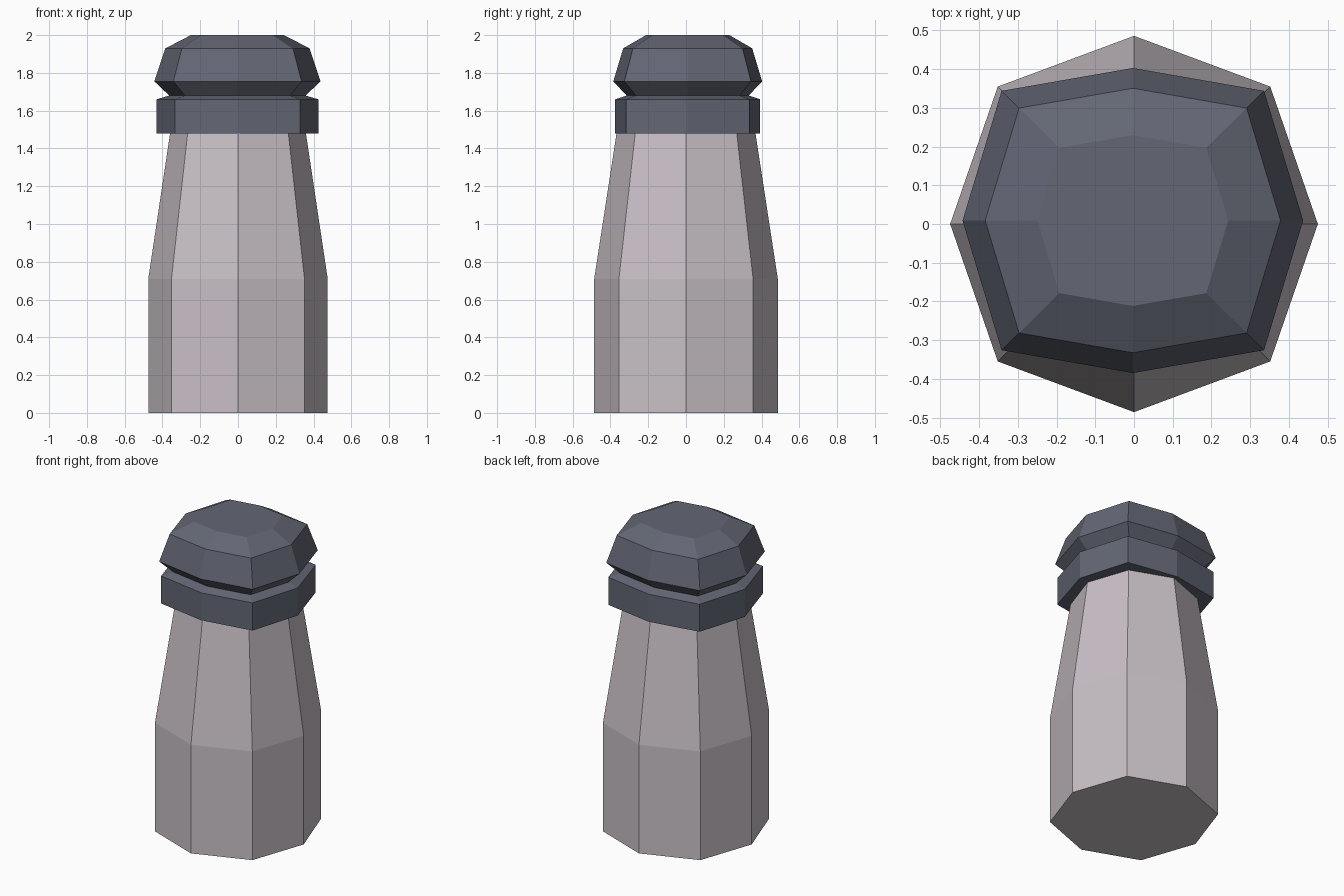
import bpy
import bmesh

cube = bpy.data.objects.get("Cube")
if cube:
    bpy.data.objects.remove(cube, do_unlink=True)


def make_material(name, color):
    mat = bpy.data.materials.new(name)
    mat.use_nodes = True
    mat.diffuse_color = color
    mat.node_tree.nodes["Principled BSDF"].inputs["Base Color"].default_value = color
    return mat


def octagon(rx, ry, dx, dy):
    """Eight corners: side points rx, front/back points ry, diagonals dx, dy."""
    return [(rx, 0), (dx, dy), (0, ry), (-dx, dy),
            (-rx, 0), (-dx, -dy), (0, -ry), (dx, -dy)]


def stack(name, outline, levels, mat, center=(0, 0)):
    """Closed solid skinned through scaled copies of an outline at (height, scale)."""
    bm = bmesh.new()
    rings = [[bm.verts.new((center[0] + x * s, center[1] + y * s, z))
              for x, y in outline] for z, s in levels]
    n = len(outline)
    for low, high in zip(rings, rings[1:]):
        for i in range(n):
            j = (i + 1) % n
            bm.faces.new((low[i], low[j], high[j], high[i]))
    bm.faces.new(rings[0][::-1])
    bm.faces.new(rings[-1])
    mesh = bpy.data.meshes.new(name)
    bm.to_mesh(mesh)
    bm.free()
    mesh.materials.append(mat)
    obj = bpy.data.objects.new(name, mesh)
    bpy.context.collection.objects.link(obj)
    return obj


pale = make_material("pale_mauve_grey", (0.58, 0.525, 0.565, 1))
slate = make_material("dark_slate", (0.125, 0.135, 0.175, 1))

# Tapered body of the shaker
stack("body", octagon(0.475, 0.486, 0.352, 0.355),
      [(0, 1), (0.71, 1), (1.48, 0.757)], pale)

# Collar, groove and domed lid in one faceted cap, slightly off centre
stack("cap", octagon(0.44, 0.394, 0.339, 0.335),
      [(1.48, 0.974), (1.66, 0.974), (1.68, 0.82),
       (1.755, 1), (1.93, 0.867), (2.0, 0.56)],
      slate, center=(-0.003, 0.009))
